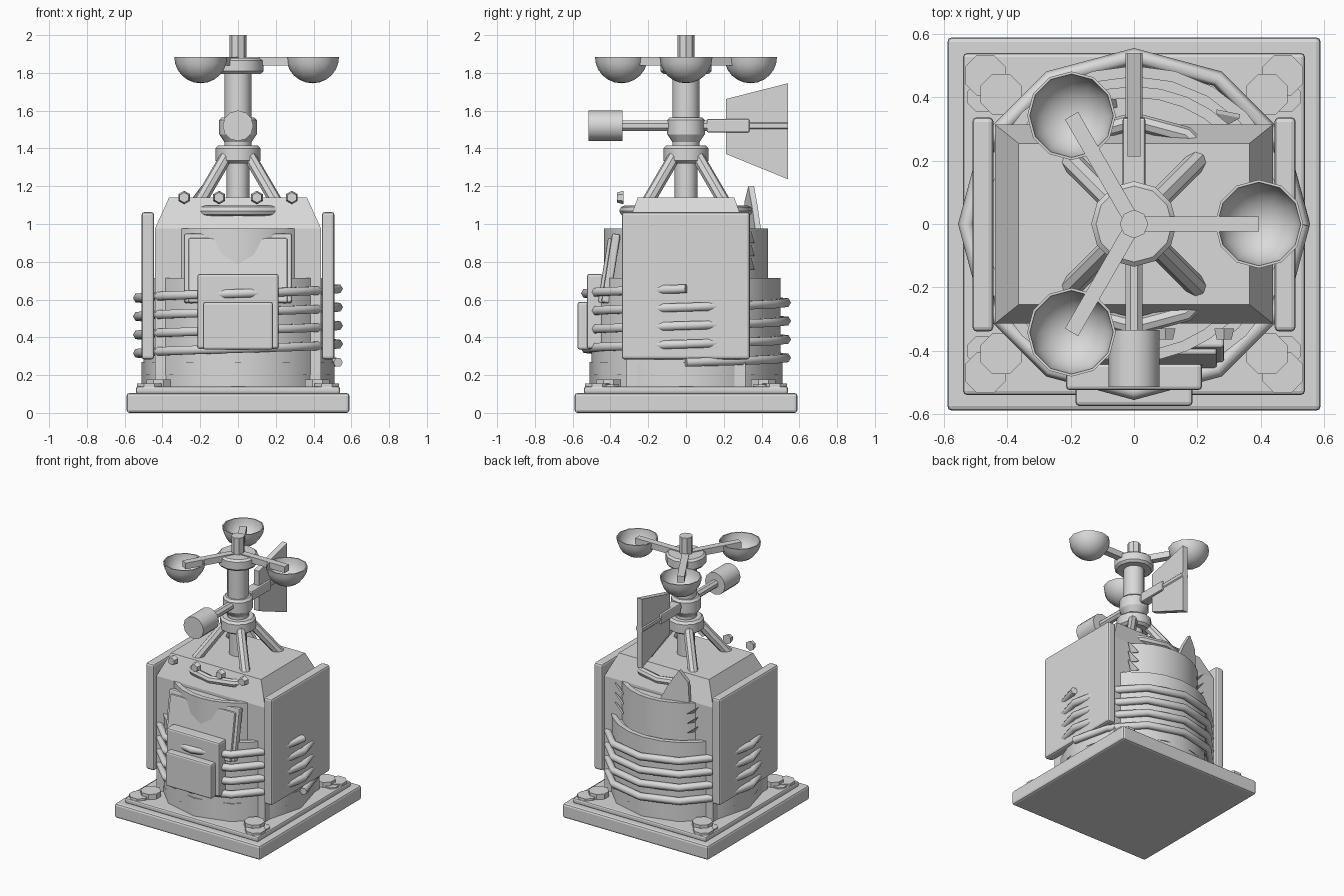
import bpy, bmesh, math
from mathutils import Vector, Matrix

if "Cube" in bpy.data.objects:
    bpy.data.objects.remove(bpy.data.objects["Cube"])

grey = bpy.data.materials.new("light_grey")
grey.diffuse_color = (0.7, 0.7, 0.7, 1)
grey.use_nodes = True
grey.node_tree.nodes["Principled BSDF"].inputs["Base Color"].default_value = grey.diffuse_color


def finish(bm, name, smooth=True):
    bmesh.ops.recalc_face_normals(bm, faces=bm.faces)
    me = bpy.data.meshes.new(name)
    bm.to_mesh(me)
    bm.free()
    me.materials.append(grey)
    ob = bpy.data.objects.new(name, me)
    bpy.context.collection.objects.link(ob)
    if smooth:
        bpy.ops.object.select_all(action='DESELECT')
        ob.select_set(True)
        bpy.context.view_layer.objects.active = ob
        bpy.ops.object.shade_smooth_by_angle(angle=math.radians(32))
    return ob


def box(name, lo, hi, bevel=0.0, top=(1, 1), rot=None):
    """Box between two corners; top scales the upper face in x and y."""
    lo, hi = Vector(lo), Vector(hi)
    mid, size = (lo + hi) / 2, hi - lo
    bm = bmesh.new()
    bmesh.ops.create_cube(bm, size=1)
    for v in bm.verts:
        k = top if v.co.z > 0 else (1, 1)
        v.co = Vector((v.co.x * size.x * k[0], v.co.y * size.y * k[1], v.co.z * size.z))
    if bevel:
        bmesh.ops.bevel(bm, geom=bm.edges[:], offset=bevel, segments=2, affect='EDGES', profile=0.5)
    if rot:
        bmesh.ops.transform(bm, matrix=rot, verts=bm.verts)
    bmesh.ops.translate(bm, vec=mid, verts=bm.verts)
    return finish(bm, name, False)


def rod(name, a, b, r, r2=None, n=12, spin=0.0):
    a, b = Vector(a), Vector(b)
    bm = bmesh.new()
    bmesh.ops.create_cone(bm, cap_ends=True, segments=n, radius1=r,
                          radius2=r if r2 is None else r2, depth=(b - a).length)
    q = (b - a).to_track_quat('Z', 'Y').to_matrix().to_4x4()
    bmesh.ops.transform(bm, matrix=Matrix.Translation((a + b) / 2) @ q @ Matrix.Rotation(spin, 4, 'Z'),
                        verts=bm.verts)
    return finish(bm, name)


def lathe(name, profile, n=12, centre=(0, 0), closed=False):
    """Revolve (radius, z) points around a vertical axis."""
    bm = bmesh.new()
    vs = [bm.verts.new((r, 0, z)) for r, z in profile]
    es = [bm.edges.new(p) for p in zip(vs, vs[1:])]
    if closed:
        es.append(bm.edges.new((vs[-1], vs[0])))
    bmesh.ops.spin(bm, geom=vs + es, axis=(0, 0, 1), cent=(0, 0, 0), angle=math.tau, steps=n)
    bmesh.ops.remove_doubles(bm, verts=bm.verts, dist=1e-4)
    bmesh.ops.translate(bm, vec=(*centre, 0), verts=bm.verts)
    return finish(bm, name)


def prism(name, outline, vec):
    bm = bmesh.new()
    f = bm.faces.new([bm.verts.new(p) for p in outline])
    ext = bmesh.ops.extrude_face_region(bm, geom=[f], use_keep_orig=True)
    bmesh.ops.translate(bm, vec=vec, verts=[g for g in ext["geom"] if isinstance(g, bmesh.types.BMVert)])
    return finish(bm, name, False)


# stepped base
box("base_slab", (-.59, -.59, 0), (.59, .59, .105), .015)
box("base_plate", (-.54, -.54, .10), (.54, .54, .14), .012)

# corner feet
for sx in (-1, 1):
    for sy in (-1, 1):
        for px, py, r, h in ((.47, .47, .07, .155), (.42, .41, .07, .178), (.48, .40, .05, .15)):
            rod("corner_foot", (sx * px, sy * py, .13), (sx * px, sy * py, h), r, n=8, spin=math.pi / 8)

# housing with tapered roof
box("housing", (-.44, -.315, .13), (.44, .315, .975))
box("roof", (-.44, -.315, .975), (.44, .315, 1.14), top=(.83, .81))
lathe("roof_ring", [(.325 + .028 * math.cos(a), 1.07 + .028 * math.sin(a))
                    for a in (i * math.tau / 8 for i in range(8))], closed=True)

# drums
lathe("drum_foot", [(0, .13), (.51, .13), (.51, .27), (0, .27)])
lathe("lower_drum", [(0, .2), (.5, .2), (.5, .715), (.465, .715), (.465, .69), (0, .69)], 24)
lathe("upper_drum", [(0, .6), (.435, .6), (.435, .975), (.4, .975), (.4, .955), (0, .955)], 32)
prism("roof_shard", [(-.26, .31, .95), (-.05, .37, .95), (-.12, .35, 1.09), (-.19, .33, 1.2), (-.25, .31, 1.12)],
      (-.005, .03, 0))
# broken teeth beside the rear drum
for s in (-1, 1):
    for z in (.76, .83, .9):
        prism("broken_tooth", [(s * .29, .31, z), (s * .26, .35, z), (s * .335, .335, z + .06)], (0, .012, 0))

# side panels
for s in (-1, 1):
    box("side_panel", (s * .4775 - .0335, -.34, .283), (s * .4775 + .0335, .338, 1.063), .015)

# coiled pipe
cu = bpy.data.curves.new("coil_pipe", 'CURVE')
cu.dimensions = '3D'
cu.twist_mode = 'Z_UP'
cu.bevel_depth, cu.bevel_resolution, cu.use_fill_caps = .026, 1, True
sp = cu.splines.new('POLY')
sp.points.add(48)
for i, p in enumerate(sp.points):
    a = i * math.tau / 12
    p.co = (.53 * math.cos(a), .53 * math.sin(a), .267 + .0975 * i / 12, 1)
cu.materials.append(grey)
coil = bpy.data.objects.new("coil_pipe", cu)
bpy.context.collection.objects.link(coil)
bpy.ops.object.select_all(action='DESELECT')
coil.select_set(True)
bpy.context.view_layer.objects.active = coil
bpy.ops.object.convert(target='MESH')

# front hatch
tilt = Matrix.Rotation(math.radians(-9), 4, 'X')
box("hatch_back_plate", (-.285, -.42, .58), (.285, -.375, .95), .01, rot=tilt)
box("hatch_inner_plate", (-.262, -.44, .58), (.262, -.40, .925), .008, rot=tilt)
box("hatch_frame", (-.215, -.525, .34), (.215, -.44, .735), .012)
box("hatch_cover", (-.185, -.575, .335), (.185, -.50, .587), .012)

# row of bolts
for x in (-.285, -.1, .1, .285):
    rod("bolt", (x, -.33, 1.14), (x, -.365, 1.14), .036, .027, n=6)

# mast legs and mast
for sx in (-1, 1):
    for sy in (-1, 1):
        rod("mast_leg", (sx * .2, sy * .2, 1.12), (sx * .06, sy * .06, 1.36), .034, n=8)
rod("mast_lower", (0, 0, 1.12), (0, 0, 1.42), .06)
rod("mast_upper", (0, 0, 1.40), (0, 0, 1.87), .072)
rod("mast_tip", (0, 0, 1.85), (0, 0, 2.0), .045, n=8)
lathe("mast_collar", [(0, 1.32), (.10, 1.32), (.12, 1.335), (.12, 1.40), (.105, 1.415), (0, 1.415)])
lathe("vane_collar", [(0, 1.43), (.07, 1.43), (.10, 1.475), (.10, 1.55), (.085, 1.565), (0, 1.565)])
lathe("cup_hub", [(0, 1.795), (.12, 1.795), (.135, 1.81), (.135, 1.865), (.12, 1.878), (0, 1.878)])

# wind cups on three arms
for k in range(3):
    a = k * math.tau / 3
    d = Vector((math.cos(a), math.sin(a), 0))
    c = d * .395
    box("cup_arm", c / 2 + Vector((-.1975, -.024, 1.84)), c / 2 + Vector((.1975, .024, 1.885)),
        rot=Matrix.Rotation(a, 4, 'Z'))
    arc = [i * math.pi / 12 for i in range(7)]
    outer = [(.14 * math.sin(t), 1.885 - .14 * math.cos(t)) for t in arc]
    inner = [(.132 * math.sin(t), 1.885 - .132 * math.cos(t)) for t in reversed(arc)]
    lathe("wind_cup", outer + inner, 12, (c.x, c.y))

# wind vane
rod("vane_rod", (0, -.36, 1.52), (0, .54, 1.52), .029, n=8, spin=math.pi / 8)
rod("counterweight", (0, -.335, 1.52), (0, -.515, 1.52), .081)
box("vane_clamp", (-.036, .11, 1.485), (.036, .336, 1.556), .008)
prism("vane_fin", [(-.02, .213, 1.37), (-.02, .54, 1.237), (-.02, .54, 1.745), (-.02, .213, 1.662)], (.04, 0, 0))
